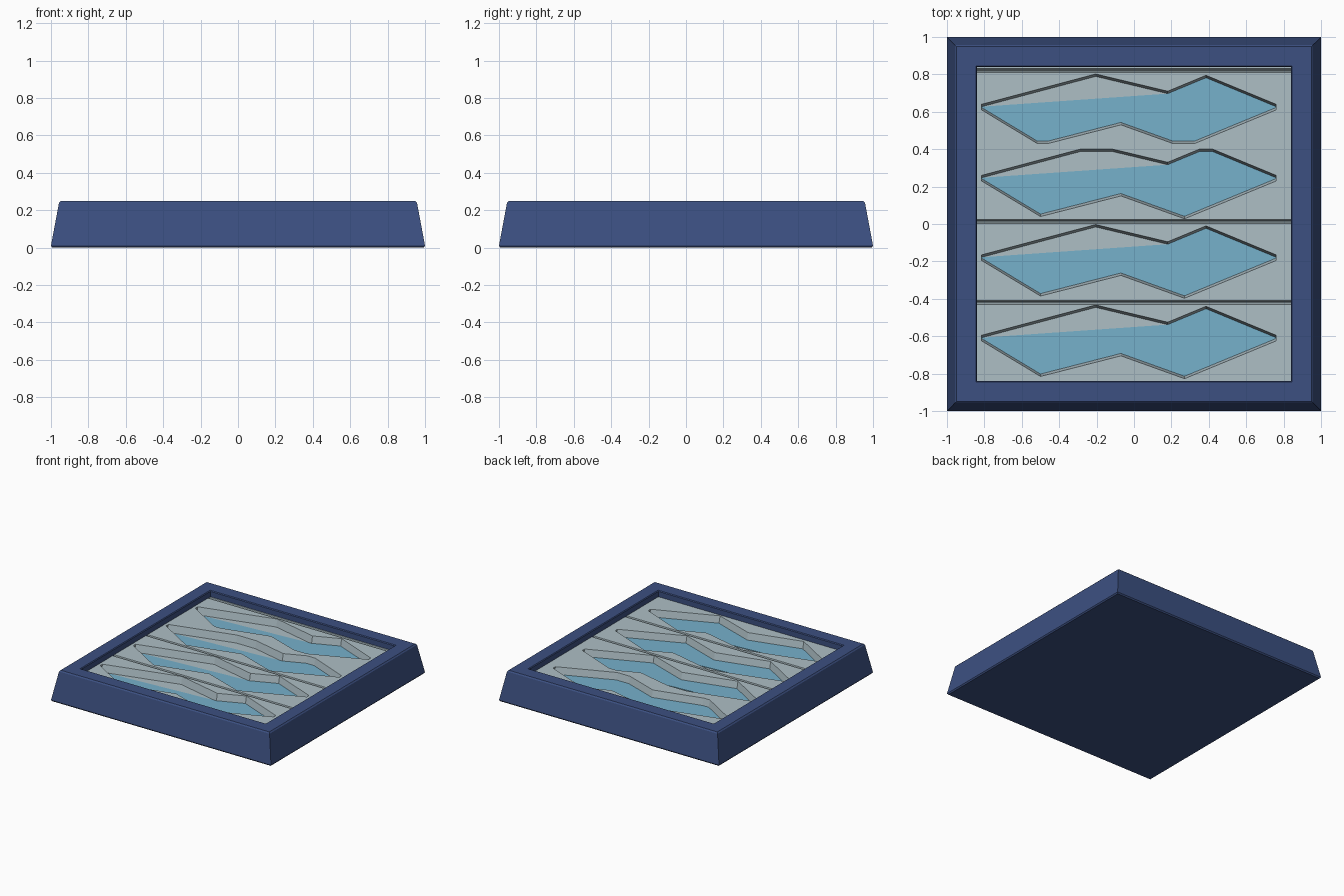
import bpy, bmesh

if "Cube" in bpy.data.objects:
    bpy.data.objects.remove(bpy.data.objects["Cube"])


def material(name, rgb):
    m = bpy.data.materials.new(name)
    m.diffuse_color = (*rgb, 1)
    m.use_nodes = True
    m.node_tree.nodes["Principled BSDF"].inputs["Base Color"].default_value = m.diffuse_color
    return m


def new_object(name, bm, mat=None):
    bmesh.ops.recalc_face_normals(bm, faces=bm.faces)
    me = bpy.data.meshes.new(name)
    bm.to_mesh(me)
    bm.free()
    ob = bpy.data.objects.new(name, me)
    bpy.context.collection.objects.link(ob)
    if mat:
        me.materials.append(mat)
    return ob


def loft(bm, rings):
    """Skin a stack of equal-length point rings and cap both ends."""
    loops = [[bm.verts.new(p) for p in r] for r in rings]
    for a, b in zip(loops, loops[1:]):
        for i in range(len(a)):
            j = (i + 1) % len(a)
            bm.faces.new((a[i], a[j], b[j], b[i]))
    bm.faces.new(loops[0])
    bm.faces.new(loops[-1])


def square(r, z):
    return [(-r, -r, z), (r, -r, z), (r, r, z), (-r, r, z)]


def clip(line, limit, pick):
    """Flatten the part of a polyline that goes past a y limit."""
    out = [line[0]]
    for (x0, y0), (x1, y1) in zip(line, line[1:]):
        if (y0 - limit) * (y1 - limit) < 0:
            t = (limit - y0) / (y1 - y0)
            out.append((x0 + t * (x1 - x0), limit))
        out.append((x1, y1))
    return [(x, pick(y, limit)) for x, y in out]


navy = material("navy", (0.045, 0.08, 0.22))
grey = material("pale_grey", (0.42, 0.52, 0.56))
blue = material("light_blue", (0.18, 0.44, 0.6))
TOP, FLOOR, INSET = 0.2, 0.14, 0.013

# Tapered tray frame with a recessed top and closed bottom
bm = bmesh.new()
profile = [(0.992, 0), (1, 0.01), (0.957, 0.24), (0.948, 0.25),
           (0.845, 0.25), (0.84, 0.243), (0.84, 0.09)]
loft(bm, [square(r, z) for r, z in profile])
new_object("frame", bm, navy)

# Panel inside the frame
bm = bmesh.new()
loft(bm, [square(0.839, 0.095), square(0.839, TOP)])
panel = new_object("panel", bm, grey)

# Zigzag recesses: upper and lower edge of one outline
upper = [(-0.815, 0.015), (-0.205, 0.177), (0.18, 0.085), (0.385, 0.17), (0.76, 0.015)]
lower = [(0.76, -0.015), (0.27, -0.217), (-0.07, -0.095), (-0.5, -0.205), (-0.815, -0.015)]
rows = [(0.625, 0.43, 0.81), (0.245, 0.0, 0.40), (-0.18, -0.41, 0.01), (-0.61, -0.835, -0.42)]
cut = bmesh.new()
for n, (cy, low, high) in enumerate(rows, 1):
    up = clip([(x, y + cy) for x, y in upper], high, min)
    dn = clip([(x, y + cy) for x, y in lower], low, max)

    def ring(edge, z, out):
        return ([(x, y + out, z) for x, y in edge] + [(x, y - out, z) for x, y in dn])

    # overshoot above the panel keeps the wall slope
    extra = INSET * 0.5
    over = (TOP - FLOOR) * 0.5
    loft(cut, [ring(up, FLOOR, -INSET), ring(up, TOP + over, extra)])

    # Blue inlay on the recess floor, skipping the left peak
    short = clip([(x, y + cy) for x, y in upper if x != -0.205], high, min)
    bm = bmesh.new()
    loft(bm, [ring(short, FLOOR - 0.004, -INSET), ring(short, FLOOR + 0.004, -INSET)])
    new_object(f"blue_inlay_{n}", bm, blue)

# Narrow straight grooves between the rows
for y in (0.82, 0.013, -0.419):
    loft(cut, [[(sx, y + sy * w, z) for sx, sy in ((-0.9, -1), (0.9, -1), (0.9, 1), (-0.9, 1))]
               for w, z in ((0.002, 0.165), (0.0125, 0.21))])

# Carve the panel
cutter = new_object("panel_cutter", cut)
cutter.hide_render = True
mod = panel.modifiers.new("carve", 'BOOLEAN')
mod.operation = 'DIFFERENCE'
mod.solver = 'EXACT'
mod.use_self = True
mod.object = cutter
bpy.context.view_layer.objects.active = panel
bpy.ops.object.modifier_apply(modifier=mod.name)
bpy.data.objects.remove(cutter)
